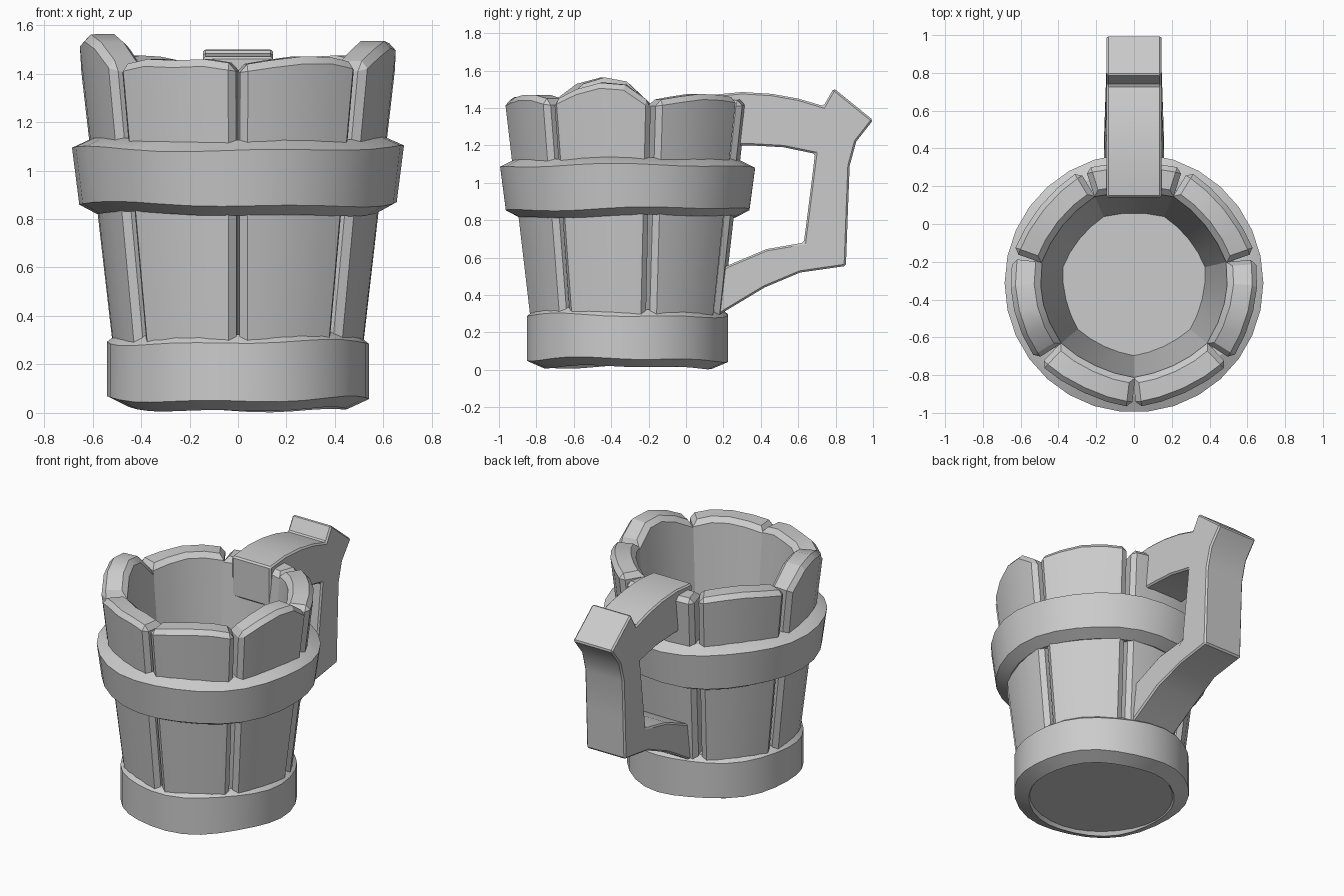
import bpy, bmesh
from math import sin, cos, pi, radians

if "Cube" in bpy.data.objects:
    bpy.data.objects.remove(bpy.data.objects["Cube"])

CY = -0.312  # y position of the mug axis


def finish(bm, name, smooth=True):
    bmesh.ops.recalc_face_normals(bm, faces=bm.faces)
    me = bpy.data.meshes.new(name)
    bm.to_mesh(me)
    bm.free()
    ob = bpy.data.objects.new(name, me)
    bpy.context.collection.objects.link(ob)
    bpy.ops.object.select_all(action='DESELECT')
    bpy.context.view_layer.objects.active = ob
    ob.select_set(True)
    if smooth:
        bpy.ops.object.shade_smooth_by_angle(angle=radians(25))
    return ob


def chamfer(bm, width, skip=()):
    """Bevel every sharp edge that is not in skip."""
    bmesh.ops.recalc_face_normals(bm, faces=bm.faces)
    edges = [e for e in bm.edges if e not in skip and e.calc_face_angle(0) > radians(50)]
    bmesh.ops.bevel(bm, geom=edges, offset=width, segments=1, profile=0.5,
                    affect='EDGES', clamp_overlap=True)


def polar(r, a, z):
    return (r * cos(a), CY + r * sin(a), z)


def stave(name, a0, a1, tops, z0=0.07):
    """Tapered, slightly flattened plank whose top edge follows the given heights."""
    bm = bmesh.new()
    n = len(tops)
    cols = []
    for i, zt in enumerate(tops):
        t = 2 * i / (n - 1) - 1
        mid, half = (a0 + a1) / 2, (a1 - a0) / 2
        ao = radians(mid + half * t)
        ai = radians(mid + (half + 1.7) * t)      # inner corners meet the neighbours
        fo = 1.02 - 0.035 * (1 - t * t)
        fi = 1.02 - 0.04 * (1 - t * t)
        cols.append([bm.verts.new(v) for v in (
            polar(fi * (0.365 + 0.09 * z0), ai, z0), polar(fo * (0.485 + 0.115 * z0), ao, z0),
            polar(fo * (0.485 + 0.115 * zt), ao, zt), polar(fi * (0.365 + 0.09 * zt), ai, zt))])
    for c, d in zip(cols, cols[1:]):
        for k in range(4):
            j = (k + 1) % 4
            bm.faces.new((c[k], c[j], d[j], d[k]))
    bm.faces.new(cols[0])
    bm.faces.new(cols[-1])
    skip = {e for e in bm.edges if all(v.co.z < z0 + 0.01 for v in e.verts)}
    skip |= {bm.edges.get((c[0], c[3])) for c in cols}
    chamfer(bm, 0.03, skip)
    return finish(bm, name)


def band(name, profile, phase, seg=30):
    """Hoop lathed from (radius, z, wobble) points, slightly uneven."""
    bm = bmesh.new()
    rings = []
    for s in range(seg):
        a = 2 * pi * s / seg
        rings.append([bm.verts.new(polar(
            r, a, z + w * (0.6 * sin(2 * a + phase + k // 3)
                           + 0.4 * sin(5 * a + phase * 2 + k // 3))))
            for k, (r, z, w) in enumerate(profile)])
    m = len(profile)
    for s in range(seg):
        c, d = rings[s], rings[(s + 1) % seg]
        for k in range(m):
            bm.faces.new((c[k], c[(k + 1) % m], d[(k + 1) % m], d[k]))
    return finish(bm, name)


# Seven staves around the mug
stave("stave_back", 67, 113, (1.44, 1.45, 1.45, 1.44))
stave("stave_back_right", 14, 64, (1.44, 1.46, 1.475, 1.47, 1.455))
stave("stave_back_left", 116, 166, (1.45, 1.47, 1.475, 1.46, 1.44))
stave("stave_right", -38, 11, (1.44, 1.50, 1.535, 1.525, 1.43))
stave("stave_left", 169, 218, (1.42, 1.54, 1.563, 1.53, 1.44))
stave("stave_front_right", -89, -41, (1.435, 1.455, 1.47, 1.47, 1.445))
stave("stave_front_left", -139, -91, (1.435, 1.46, 1.455, 1.46, 1.44))

# Hoops
band("upper_band", [(0.54, 0.83, .012), (0.58, 0.82, .012), (0.655, 0.86, .014),
                    (0.685, 1.09, .015), (0.60, 1.13, .012), (0.54, 1.13, .012)], 0.6)
band("lower_band", [(0.43, 0.04, .008), (0.45, 0.014, .012), (0.54, 0.055, .016),
                    (0.54, 0.29, .014), (0.495, 0.325, .010), (0.43, 0.325, .010)], 2.2)

# Bottom
bm = bmesh.new()
bmesh.ops.create_cone(bm, cap_ends=True, segments=30, radius1=0.455, radius2=0.46, depth=0.12)
bmesh.ops.translate(bm, verts=bm.verts, vec=(0, CY, 0.09))
finish(bm, "mug_bottom")

# Handle: side profile extruded across x
outline = [(0.14, 1.47), (0.30, 1.485), (0.46, 1.475), (0.60, 1.45), (0.735, 1.41), (0.79, 1.505),
           (1.00, 1.335), (0.91, 1.22), (0.875, 1.09), (0.865, 0.83), (0.855, 0.555),
           (0.61, 0.52), (0.42, 0.44), (0.22, 0.32), (0.14, 0.27), (0.14, 0.52),
           (0.24, 0.565), (0.43, 0.645), (0.63, 0.68), (0.652, 0.85), (0.69, 1.155),
           (0.52, 1.19), (0.34, 1.20), (0.14, 1.20)]
bm = bmesh.new()
left, right = ([bm.verts.new((sx * (0.145 + (0.015 if z < 0.7 and y < 0.5 else 0)), y, z))
                for y, z in outline] for sx in (-1, 1))
bm.faces.new(left)
bm.faces.new(right)
for i in range(len(outline)):
    j = (i + 1) % len(outline)
    bm.faces.new((left[i], left[j], right[j], right[i]))
chamfer(bm, 0.01)
finish(bm, "handle")
